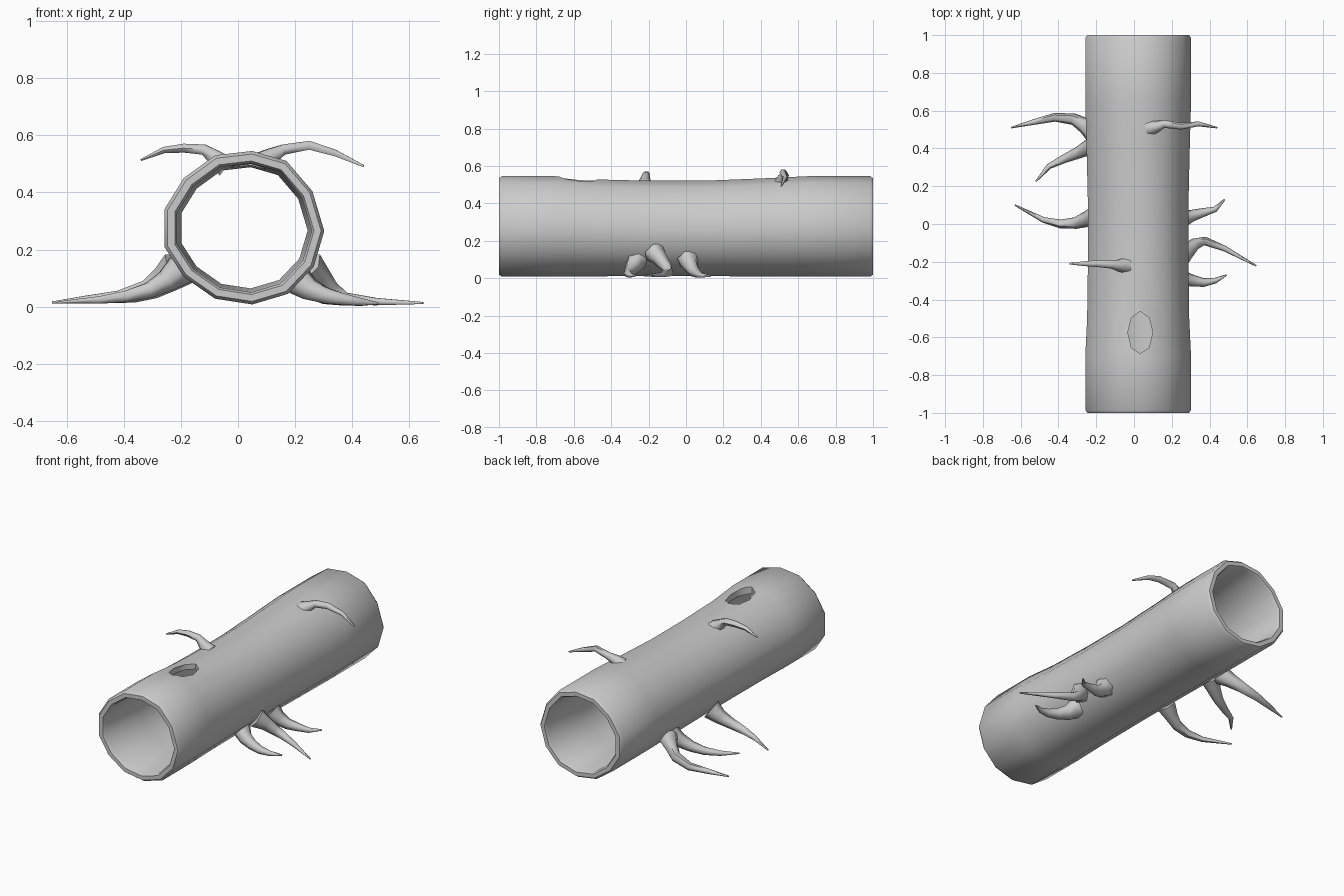
import bpy, bmesh, math
from mathutils import Vector

if "Cube" in bpy.data.objects:
    bpy.data.objects.remove(bpy.data.objects["Cube"])


def finish(bm, name, angle=45):
    bmesh.ops.recalc_face_normals(bm, faces=bm.faces)
    me = bpy.data.meshes.new(name)
    bm.to_mesh(me)
    bm.free()
    ob = bpy.data.objects.new(name, me)
    bpy.context.collection.objects.link(ob)
    if angle:
        bpy.ops.object.select_all(action='DESELECT')
        ob.select_set(True)
        bpy.context.view_layer.objects.active = ob
        bpy.ops.object.shade_smooth_by_angle(angle=math.radians(angle))
    return ob


def bridge(bm, a, b):
    n = len(a)
    for i in range(n):
        bm.faces.new((a[i], a[(i + 1) % n], b[(i + 1) % n], b[i]))


# Hollow trunk: irregular 13-sided section (x, z), swept along y outside then back inside
section = [(.05, .545), (.17, .51), (.26, .405), (.302, .265), (.265, .14), (.175, .045),
           (.05, .008), (-.08, .028), (-.19, .105), (-.258, .21), (-.258, .34),
           (-.19, .45), (-.08, .53)]
CX, CZ = .025, .275
outer = [(-1, .96), (-.985, 1), (-.7, 1), (-.5, .965), (-.2, .95), (.1, .95), (.4, .975),
         (.65, 1), (.985, 1), (1, .96)]
inner = [(1, .87), (.985, .84), (.65, .83), (.1, .79), (-.2, .79), (-.65, .83),
         (-.985, .84), (-1, .87)]
bm = bmesh.new()
rings = []
for y, s in outer + inner:
    drop = .265 * (1 - s) * .8 if (y, s) in outer and abs(y) < .98 else 0
    rings.append([bm.verts.new((CX + (x - CX) * s, y, CZ - drop + (z - CZ) * s))
                  for x, z in section])
for i in range(len(rings)):
    bridge(bm, rings[i], rings[(i + 1) % len(rings)])
trunk = finish(bm, "hollow_log", 0)

# Knot hole cut through the top wall
bm = bmesh.new()
lo, hi = [[bm.verts.new((.033 + .066 * math.sin(k * math.pi / 4),
                         -.575 + .112 * math.cos(k * math.pi / 4), z)) for k in range(8)]
          for z in (.35, .7)]
bridge(bm, lo, hi)
bm.faces.new(lo)
bm.faces.new(hi)
cutter = finish(bm, "knot_hole_cutter", 0)
cutter.hide_render = True
mod = trunk.modifiers.new("knot_hole", 'BOOLEAN')
mod.operation = 'DIFFERENCE'
mod.solver = 'EXACT'
mod.object = cutter
bpy.ops.object.select_all(action='DESELECT')
trunk.select_set(True)
bpy.context.view_layer.objects.active = trunk
bpy.ops.object.modifier_apply(modifier=mod.name)
bpy.ops.object.shade_smooth_by_angle(angle=math.radians(42))
bpy.data.objects.remove(cutter)


def limb(name, pts, radii, sides=6):
    """Tapering bent tube through pts."""
    pts = [Vector(p) for p in pts]
    bm = bmesh.new()
    rings = []
    for i, p in enumerate(pts):
        d = (pts[min(i + 1, len(pts) - 1)] - pts[max(i - 1, 0)]).normalized()
        u = d.cross(Vector((0, 0, 1))).normalized()
        v = u.cross(d)
        rings.append([bm.verts.new(p + radii[i] * (u * math.cos(a) + v * math.sin(a)))
                      for a in (2 * math.pi * k / sides for k in range(sides))])
    for a, b in zip(rings, rings[1:]):
        bridge(bm, a, b)
    bm.faces.new(rings[0])
    bm.faces.new(rings[-1])
    return finish(bm, name, 60)


# Two twigs on top
twig = [.045, .03, .021, .018, .013, .004]
limb("twig_right", [(.085, .51, .505), (.12, .515, .53), (.16, .53, .55), (.25, .518, .565),
                    (.34, .53, .538), (.44, .51, .492)], twig)
limb("twig_left", [(-.04, -.22, .49), (-.085, -.22, .525), (-.12, -.215, .55),
                   (-.19, -.21, .555), (-.26, -.21, .548), (-.34, -.21, .513)], twig)

# Roots spreading along the ground
root = [.06, .042, .031, .023, .015, .004]
roots = {
    "root_left_back": [(-.215, .49, .14), (-.26, .52, .105), (-.32, .555, .065),
                       (-.42, .565, .036), (-.53, .54, .026), (-.65, .51, .015)],
    "root_left_middle": [(-.19, .43, .13), (-.24, .405, .09), (-.30, .375, .055),
                         (-.37, .345, .034), (-.45, .305, .026), (-.52, .225, .014)],
    "root_left_front": [(-.2, .04, .13), (-.25, .025, .09), (-.31, .005, .058),
                        (-.39, 0, .036), (-.48, .022, .024), (-.63, .1, .015)],
    "root_right_back": [(.22, .01, .105), (.26, .025, .065), (.31, .045, .035),
                        (.37, .062, .024), (.43, .078, .016), (.48, .13, .011)],
    "root_right_middle": [(.245, -.17, .14), (.285, -.14, .105), (.325, -.105, .06),
                          (.375, -.09, .03), (.48, -.13, .018), (.648, -.222, .013)],
    "root_right_front": [(.2, -.26, .1), (.25, -.285, .06), (.31, -.3, .038),
                         (.37, -.31, .026), (.43, -.3, .017), (.49, -.27, .012)],
}
for name, pts in roots.items():
    limb(name, pts, root)
